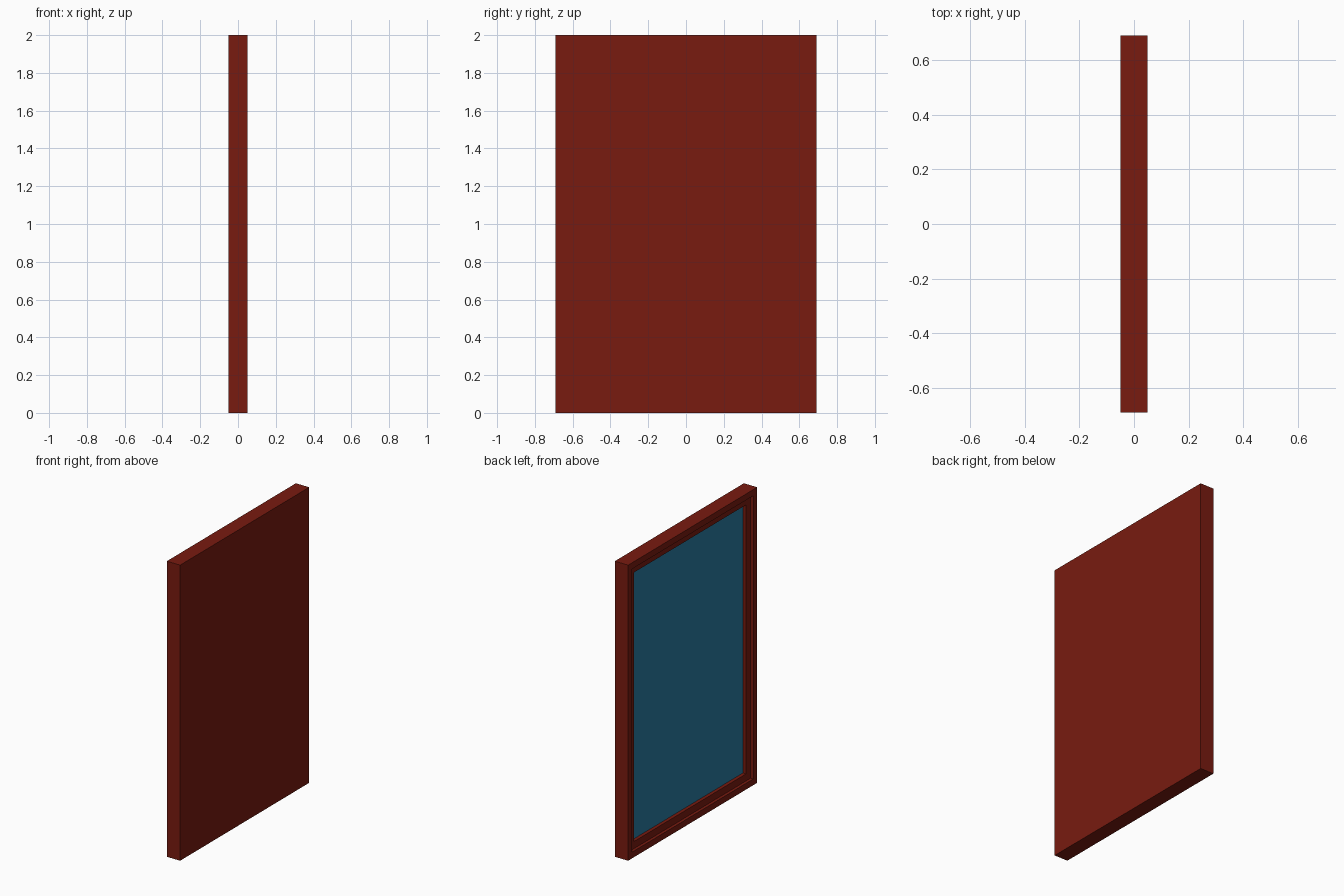
import bpy, bmesh
from mathutils import Vector

if "Cube" in bpy.data.objects:
    bpy.data.objects.remove(bpy.data.objects["Cube"])

W, H, D = 1.38, 2.0, 0.10            # overall width (y), height (z), depth (x)
STEPS = [(0.042, 0.02), (0.048, 0.025)]  # (border width, recess depth) of each frame step


def material(name, color):
    m = bpy.data.materials.new(name)
    m.diffuse_color = (*color, 1)
    m.use_nodes = True
    m.node_tree.nodes["Principled BSDF"].inputs["Base Color"].default_value = m.diffuse_color
    return m


def box(bm, size, center):
    made = bmesh.ops.create_cube(bm, size=1)["verts"]
    bmesh.ops.scale(bm, vec=Vector(size), verts=made)
    bmesh.ops.translate(bm, vec=Vector(center), verts=made)


def finish(bm, name, mat):
    bmesh.ops.recalc_face_normals(bm, faces=bm.faces[:])
    me = bpy.data.meshes.new(name)
    bm.to_mesh(me)
    bm.free()
    me.materials.append(mat)
    ob = bpy.data.objects.new(name, me)
    bpy.context.collection.objects.link(ob)
    return ob


# frame with closed back; stepped recess cut into the -x side
bm = bmesh.new()
box(bm, (D, W, H), (0, 0, H / 2))
bm.normal_update()
panel = min(bm.faces, key=lambda f: f.calc_center_median().x)
for border, depth in STEPS:
    bmesh.ops.inset_region(bm, faces=[panel], thickness=border, use_even_offset=True)
    new = bmesh.ops.extrude_discrete_faces(bm, faces=[panel])["faces"]
    panel = new[0]
    bmesh.ops.translate(bm, vec=Vector((depth, 0, 0)), verts=panel.verts[:])
    bm.normal_update()
finish(bm, "stepped_frame", material("red_wood", (0.19, 0.011, 0.005)))

# mirror glass lying in the recess
border = sum(s[0] for s in STEPS)
recess = sum(s[1] for s in STEPS)
bm = bmesh.new()
box(bm, (0.01, W - 2 * border, H - 2 * border), (-D / 2 + recess + 0.003, 0, H / 2))
finish(bm, "mirror_glass", material("blue_glass", (0.022, 0.2, 0.36)))
